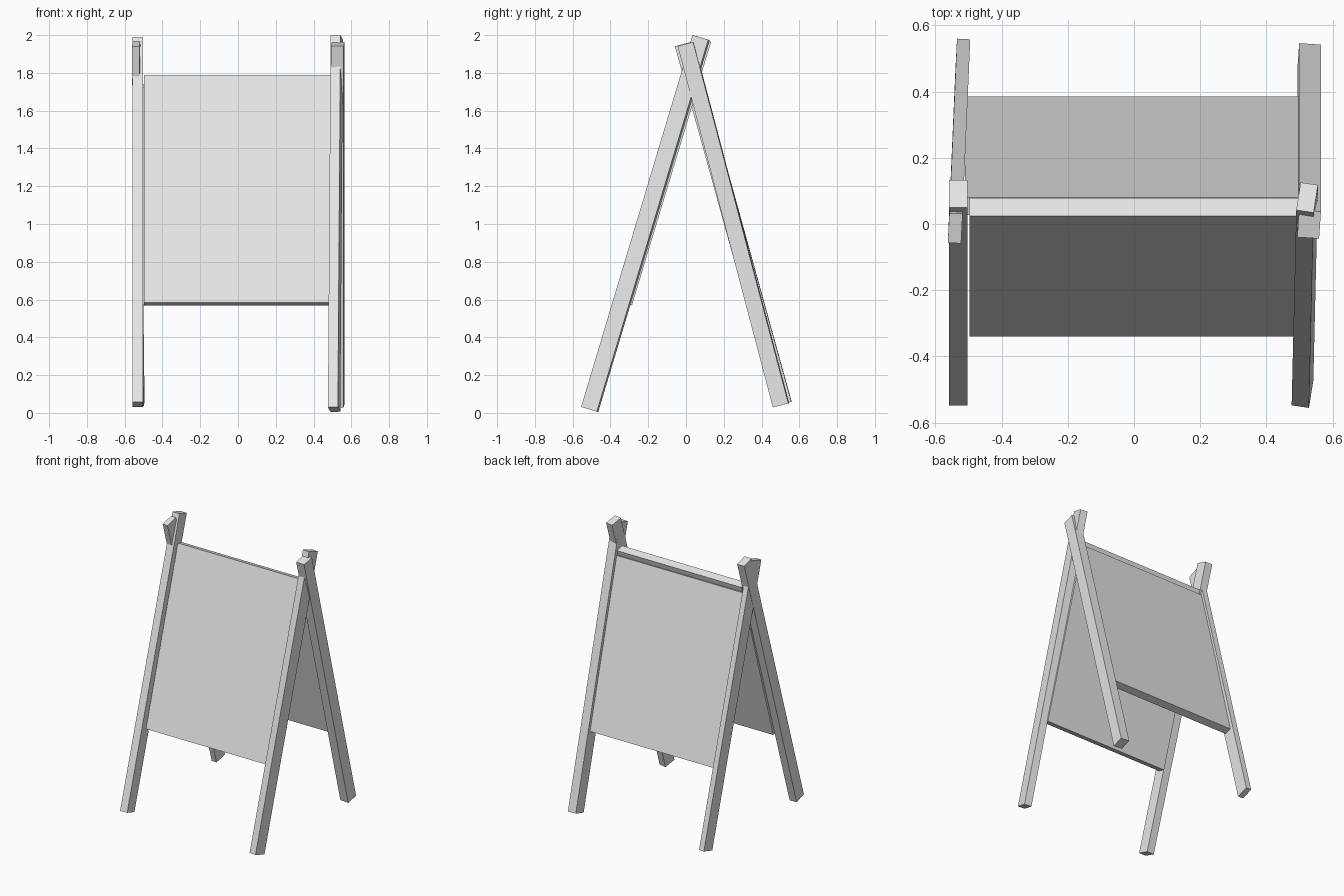
import bpy
from math import cos, sin, radians
from mathutils import Vector, Matrix

cube = bpy.data.objects.get("Cube")
if cube:
    bpy.data.objects.remove(cube, do_unlink=True)

# Single plain finish
grey = bpy.data.materials.new("light_grey")
grey.use_nodes = True
colour = (0.8, 0.8, 0.8, 1)
grey.diffuse_color = colour
grey.node_tree.nodes["Principled BSDF"].inputs["Base Color"].default_value = colour


def beam(name, bottom, top, width, depth, yaw=0):
    """Box running between two end centres, twisted by yaw degrees."""
    bottom, top = Vector(bottom), Vector(top)
    axis = (top - bottom).normalized()
    side = Vector((cos(radians(yaw)), sin(radians(yaw)), 0))
    side = (side - axis * side.dot(axis)).normalized()
    turn = Matrix((side, axis.cross(side), axis)).transposed()
    bpy.ops.mesh.primitive_cube_add(size=1)
    obj = bpy.context.object
    obj.name = name
    obj.matrix_world = (Matrix.Translation((bottom + top) / 2) @ turn.to_4x4()
                        @ Matrix.Diagonal((width, depth, (top - bottom).length, 1)))
    obj.data.materials.append(grey)
    return obj


# Front frame: two legs, the left one slightly crooked
beam("front_right_leg", (-.531, -.506, .044), (-.531, .092, 1.977), .056, .087)
beam("front_left_leg", (.509, -.51, .018), (.523, .08, 1.987), .053, .088, -9)

# Back frame: legs crossing the front ones near the top
beam("back_right_leg", (-.517, .514, .047), (-.54, -.013, 1.953), .04, .093, -3)
beam("back_left_leg", (.529, .503, .04), (.529, -.001, 1.953), .066, .085, -4)

# Boards between the legs
beam("front_board", (0, -.313, .577), (0, .051, 1.782), .995, .056)
beam("back_board", (-.005, .359, .578), (-.005, .054, 1.733), 1.01, .054)
